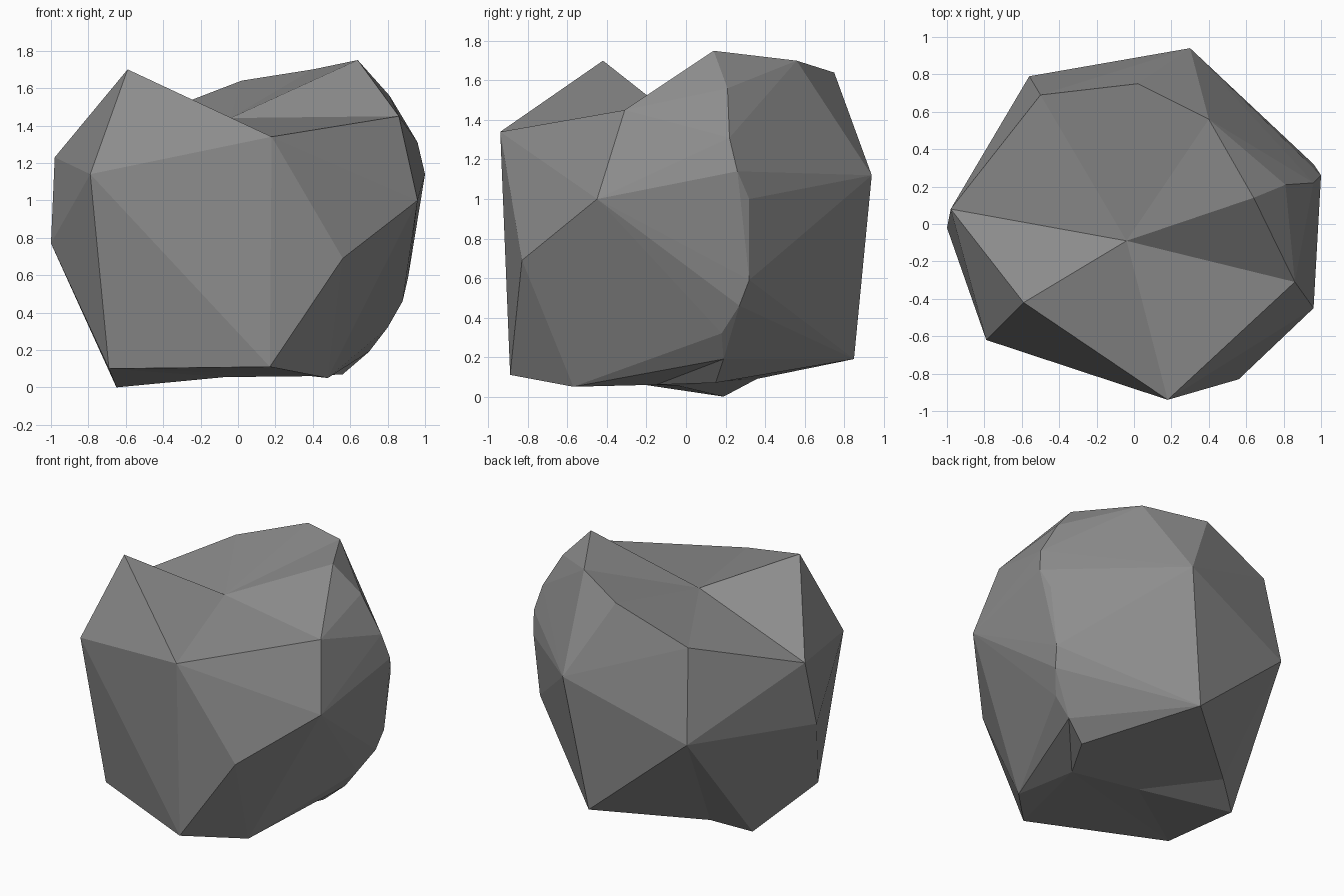
import bpy
import bmesh
from mathutils import Vector

# Remove the default object only
default = bpy.data.objects.get("Cube")
if default:
    bpy.data.objects.remove(default, do_unlink=True)

# Corners of the boulder, grouped by area
crown = [(-.59, -.42, 1.70), (-.50, .69, 1.44), (.02, .75, 1.64),
         (.40, .56, 1.70), (.64, .14, 1.75), (.86, -.31, 1.45)]
front_side = [(.18, -.94, 1.34), (-.79, -.62, 1.14), (.96, -.45, 1.0),
              (.56, -.83, .69), (.17, -.89, .11), (-.69, -.48, .10)]
back_side = [(-.98, .08, 1.23), (-1.0, -.02, .77), (-.56, .79, .81),
             (.30, .94, 1.12), (.16, .85, .19)]
ridge = [(.81, .21, 1.56), (.96, .22, 1.31), (1.0, .26, 1.14), (.96, .32, 1.0),
         (.91, .32, .59), (.88, .27, .46), (.80, .18, .32), (.70, .19, .19)]
underside = [(-.65, .19, 0), (.48, -.57, .05), (.56, .15, .07)]

# Hollows: final corner, and how far it is pulled out while the skin is wrapped
hollows = [
    ((-.04, -.09, 1.44), (0, 0, .76)),     # dip in the crown
    ((-.44, .36, .09), (0, 0, -.11)),      # rear undercut
    ((-.07, -.04, .055), (0, 0, -.075)),   # shallow hollow beneath
    ((.39, -.15, .06), (.07, 0, -.10)),    # groove beside the ridge foot
]


def make_material(name, colour):
    """One flat colour for viewport and render."""
    material = bpy.data.materials.new(name)
    material.use_nodes = True
    material.diffuse_color = colour
    shader = next(n for n in material.node_tree.nodes if n.type == 'BSDF_PRINCIPLED')
    shader.inputs["Base Color"].default_value = colour
    shader.inputs["Roughness"].default_value = .9
    return material


def build_boulder(name, material):
    """Wrap a skin round the corners, then push the hollows back in."""
    bm = bmesh.new()
    for corner in crown + front_side + back_side + ridge + underside:
        bm.verts.new(corner)
    dents = []
    for corner, pull in hollows:
        vert = bm.verts.new(Vector(corner) + Vector(pull))
        dents.append((vert, Vector(corner)))

    bmesh.ops.convex_hull(bm, input=list(bm.verts))
    for vert, target in dents:
        if vert.is_valid:
            vert.co = target
    loose = [v for v in bm.verts if not v.link_faces]
    bmesh.ops.delete(bm, geom=loose, context='VERTS')
    bmesh.ops.recalc_face_normals(bm, faces=list(bm.faces))

    # Flat facets
    for face in bm.faces:
        face.smooth = False
    mesh = bpy.data.meshes.new(name)
    bm.to_mesh(mesh)
    bm.free()
    mesh.materials.append(material)
    boulder = bpy.data.objects.new(name, mesh)
    bpy.context.scene.collection.objects.link(boulder)
    return boulder


build_boulder("boulder", make_material("stone grey", (.27, .27, .27, 1)))
